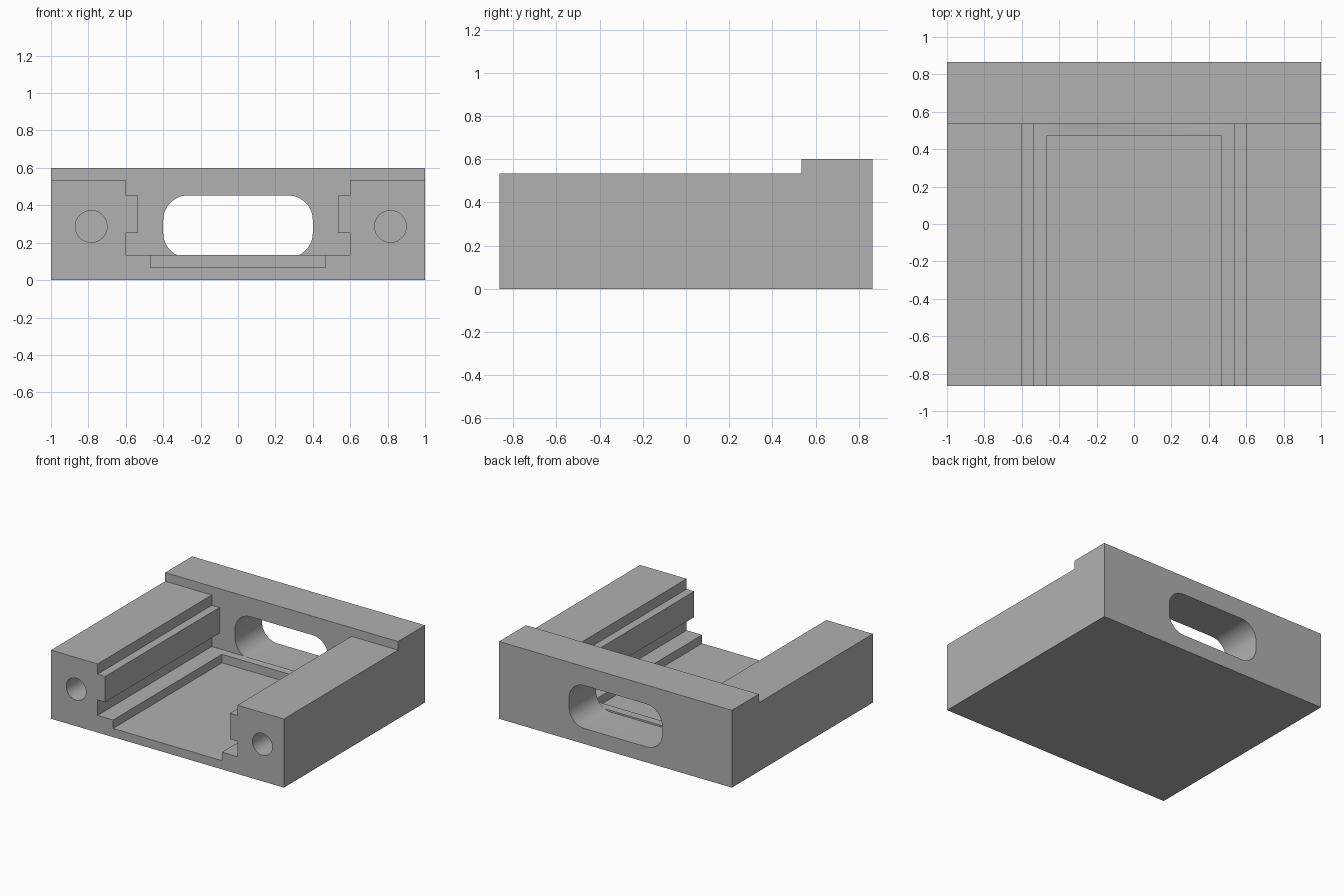
import bpy
import math

if "Cube" in bpy.data.objects:
    bpy.data.objects.remove(bpy.data.objects["Cube"], do_unlink=True)

GREY = (0.44, 0.44, 0.44, 1.0)
FRONT, BACK = -0.865, 0.865
WALL = 0.535      # front face of the raised back wall
BEYOND = 0.2      # cutter overshoot

material = bpy.data.materials.new("plain grey")
material.use_nodes = True
material.diffuse_color = GREY
material.node_tree.nodes["Principled BSDF"].inputs["Base Color"].default_value = GREY


def prism(name, profile, y0, y1):
    """Extrude an (x, z) profile, listed counter-clockwise from the front, along y."""
    n = len(profile)
    verts = [(x, y, z) for y in (y0, y1) for x, z in profile]
    faces = [list(range(n)), list(range(2 * n - 1, n - 1, -1))]
    faces += [(i, i + n, (i + 1) % n + n, (i + 1) % n) for i in range(n)]
    mesh = bpy.data.meshes.new(name)
    mesh.from_pydata(verts, [], faces)
    mesh.materials.append(material)
    obj = bpy.data.objects.new(name, mesh)
    bpy.context.collection.objects.link(obj)
    return obj


def box(x, z0, z1):
    return [(-x, z0), (x, z0), (x, z1), (-x, z1)]


def arc(cx, cz, r, start, sweep, steps):
    return [(cx + r * math.cos(math.radians(start + sweep * i / steps)),
             cz + r * math.sin(math.radians(start + sweep * i / steps)))
            for i in range(steps + 1)]


def cut(target, cutter):
    """Subtract the cutter for good, then remove it."""
    mod = target.modifiers.new("cut", "BOOLEAN")
    mod.operation = "DIFFERENCE"
    mod.solver = "EXACT"
    mod.object = cutter
    bpy.context.view_layer.update()
    graph = bpy.context.evaluated_depsgraph_get()
    mesh = bpy.data.meshes.new_from_object(target.evaluated_get(graph))
    target.modifiers.clear()
    target.data = mesh
    bpy.data.objects.remove(cutter, do_unlink=True)


# Solid block
housing = prism("housing", box(1, 0, 0.6), FRONT, BACK)

# Ribbed channel plus the lowered top of both side rails
right_half = [(0.6, 0.133), (0.6, 0.253), (0.535, 0.253), (0.535, 0.453),
              (0.6, 0.453), (0.6, 0.533), (1.2, 0.533), (1.2, 0.8)]
channel = right_half + [(-x, z) for x, z in reversed(right_half)]
cut(housing, prism("channel_cutter", channel, FRONT - BEYOND, WALL))

# Shallow recess in the channel floor
cut(housing, prism("recess_cutter", box(0.467, 0.067, 0.2), FRONT - BEYOND, 0.47))

# Rounded window through the back wall
r = 0.133
window = []
for cx, cz, start in ((0.267, 0.253, -90), (0.267, 0.32, 0),
                      (-0.267, 0.32, 90), (-0.267, 0.253, 180)):
    window += arc(cx, cz, r, start, 90, 12)
cut(housing, prism("window_cutter", window, WALL - 0.0002, BACK + BEYOND))

# Blind round holes in the front ends of the rails
for x in (-0.785, 0.815):
    circle = arc(x, 0.287, 0.085, 0, 360, 40)[:-1]
    cut(housing, prism("hole_cutter", circle, FRONT - BEYOND, FRONT + 0.7))

# Smooth the curved walls, keep every corner sharp
housing.data.name = "housing"
housing.data.shade_smooth()
housing.data.set_sharp_from_angle(angle=math.radians(30))
